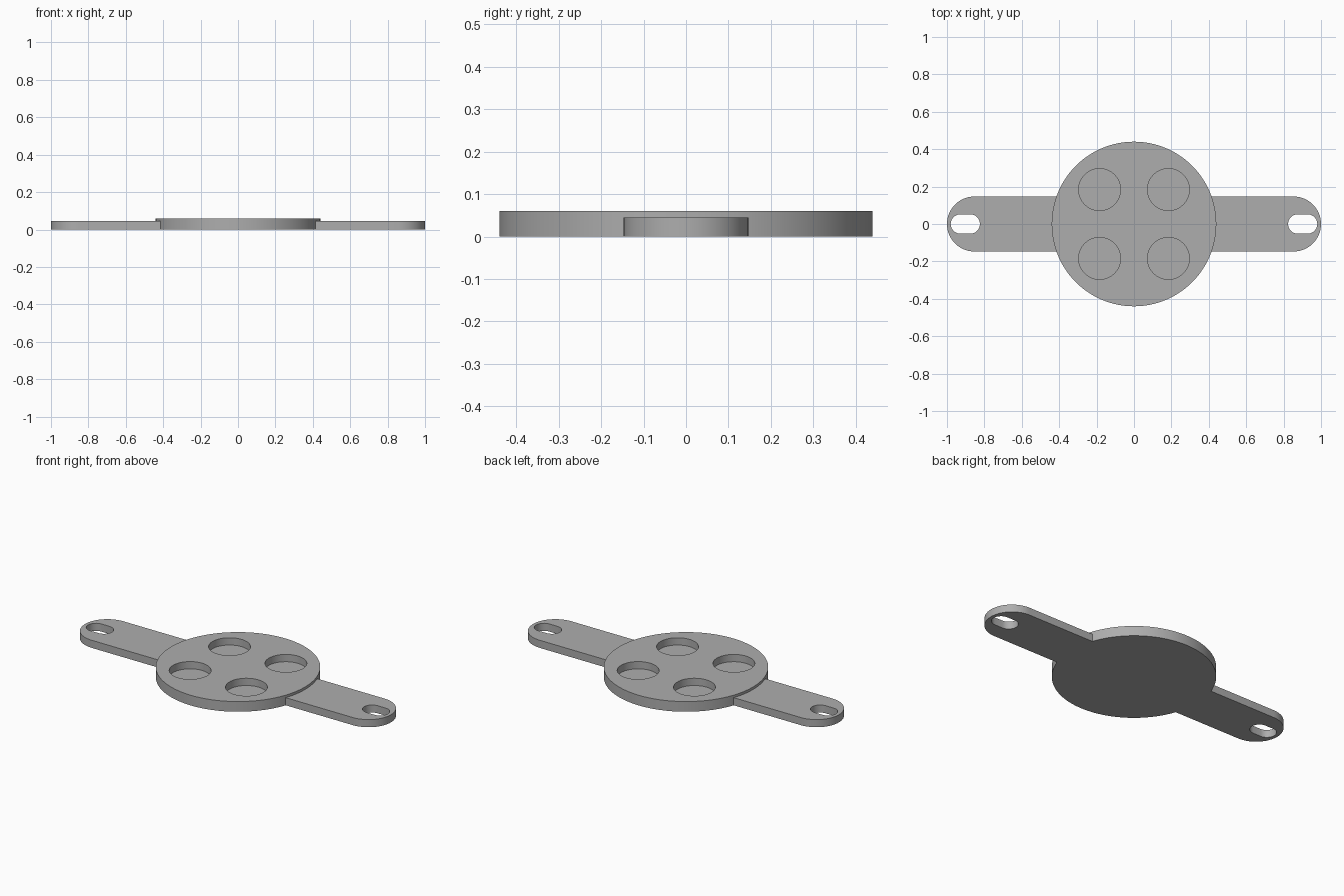
import bpy, bmesh
from math import pi, cos, sin

old = bpy.data.objects.get("Cube")
if old:
    bpy.data.objects.remove(old, do_unlink=True)

THICK, ARM_THICK, FLOOR = 0.06, 0.045, 0.017
DISC_R, ARM_R = 0.44, 0.147
POCKET_R, POCKET_POS = 0.112, 0.184
SLOT_R, SLOT_X, SLOT_HALF = 0.052, 0.902, 0.078

grey = bpy.data.materials.new("plain grey")
grey.use_nodes = True
colour = (0.42, 0.42, 0.42, 1)
grey.diffuse_color = colour
grey.node_tree.nodes["Principled BSDF"].inputs["Base Color"].default_value = colour


def capsule(bm, x, y, half, r, z0, z1, steps):
    """Upright prism with a rounded-end outline; half = 0 gives a cylinder."""
    ring = []
    for side in (1, -1):
        start = -pi / 2 if side == 1 else pi / 2
        count = steps + 1 if half else steps
        for i in range(count):
            a = start + pi * i / steps
            ring.append(bm.verts.new((x + side * half + r * cos(a), y + r * sin(a), z0)))
    base = bm.faces.new(ring)
    top = bmesh.ops.extrude_face_region(bm, geom=[base])["geom"]
    moved = [v for v in top if isinstance(v, bmesh.types.BMVert)]
    bmesh.ops.translate(bm, verts=moved, vec=(0, 0, z1 - z0))


def make_object(name, shapes):
    bm = bmesh.new()
    for shape in shapes:
        capsule(bm, *shape)
    bmesh.ops.recalc_face_normals(bm, faces=bm.faces)
    mesh = bpy.data.meshes.new(name)
    bm.to_mesh(mesh)
    bm.free()
    mesh.materials.append(grey)
    obj = bpy.data.objects.new(name, mesh)
    bpy.context.collection.objects.link(obj)
    return obj


def combine(target, tool, operation):
    bpy.context.view_layer.objects.active = target
    mod = target.modifiers.new(operation.lower(), "BOOLEAN")
    mod.operation, mod.solver, mod.object = operation, "EXACT", tool
    bpy.ops.object.modifier_apply(modifier=mod.name)
    bpy.data.objects.remove(tool, do_unlink=True)


# Round plate joined to the long rounded mounting bar
plate = make_object("mounting_plate", [(0, 0, 0, DISC_R, 0, THICK, 64)])
bar = make_object("mounting_bar", [(0, 0, 1 - ARM_R, ARM_R, 0, ARM_THICK, 32)])
combine(plate, bar, "UNION")

# Four blind round pockets and a through slot in each arm
pockets = [(sx * POCKET_POS, sy * POCKET_POS, 0, POCKET_R, FLOOR, THICK + 0.1, 32)
           for sx in (-1, 1) for sy in (-1, 1)]
slots = [(s * SLOT_X, 0, SLOT_HALF - SLOT_R, SLOT_R, -0.1, 0.1, 16) for s in (-1, 1)]
cutters = make_object("cutters", pockets + slots)
cutters.hide_render = True
combine(plate, cutters, "DIFFERENCE")

# Smooth the curved walls, keep the rims crisp
plate.select_set(True)
bpy.context.view_layer.objects.active = plate
bpy.ops.object.shade_smooth_by_angle(angle=pi / 6)
